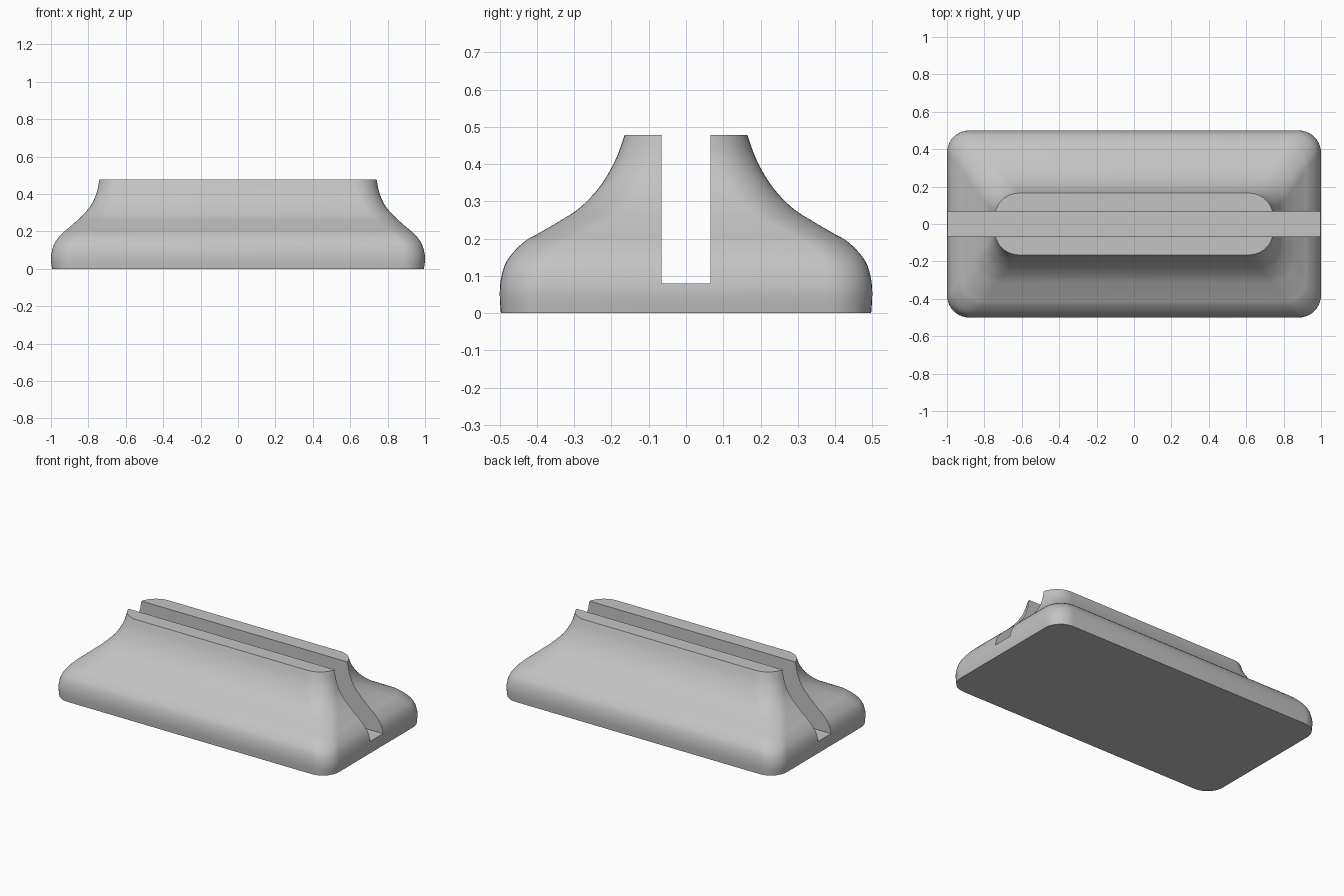
import bpy, bmesh, math

if "Cube" in bpy.data.objects:
    bpy.data.objects.remove(bpy.data.objects["Cube"])

# Side profile: height, half length, half width, corner radius
PROFILE = [
    (0.000, 0.994, 0.497, 0.115), (0.050, 1.000, 0.500, 0.120),
    (0.090, 0.996, 0.497, 0.120), (0.130, 0.984, 0.486, 0.120),
    (0.162, 0.964, 0.465, 0.120), (0.195, 0.934, 0.430, 0.120),
    (0.216, 0.908, 0.393, 0.120), (0.250, 0.869, 0.335, 0.120),
    (0.283, 0.834, 0.285, 0.122), (0.339, 0.786, 0.232, 0.124),
    (0.410, 0.755, 0.190, 0.127), (0.478, 0.745, 0.165, 0.130),
]
SUB, ARC = 4, 10


def smooth_profile(pts):
    """Catmull-Rom interpolation through the profile rows."""
    out = []
    for i in range(len(pts) - 1):
        a, b, c, d = pts[max(i - 1, 0)], pts[i], pts[i + 1], pts[min(i + 2, len(pts) - 1)]
        for k in range(SUB):
            t = k / SUB
            out.append([0.5 * (2 * q + (r - p) * t + (2 * p - 5 * q + 4 * r - s) * t * t
                               + (3 * q - p - 3 * r + s) * t ** 3)
                        for p, q, r, s in zip(a, b, c, d)])
    return out + [pts[-1]]


def rounded_ring(bm, z, hx, hy, r):
    """Rounded rectangle of vertices, anticlockwise from the +x+y corner."""
    ring = []
    for corner, (sx, sy) in enumerate([(1, 1), (-1, 1), (-1, -1), (1, -1)]):
        for k in range(ARC + 1):
            a = math.pi / 2 * (corner + k / ARC)
            ring.append(bm.verts.new((sx * (hx - r) + r * math.cos(a),
                                      sy * (hy - r) + r * math.sin(a), z)))
    return ring


# Flared body, lofted through the rounded rectangles
bm = bmesh.new()
rings = [rounded_ring(bm, *row) for row in smooth_profile(PROFILE)]
for low, high in zip(rings, rings[1:]):
    n = len(low)
    for i in range(n):
        j = (i + 1) % n
        bm.faces.new((low[i], low[j], high[j], high[i]))
bm.faces.new(rings[0][::-1])
bm.faces.new(rings[-1])
mesh = bpy.data.meshes.new("holder_body")
bm.to_mesh(mesh)
bm.free()
body = bpy.data.objects.new("holder_body", mesh)
bpy.context.collection.objects.link(body)

grey = bpy.data.materials.new("light_grey")
grey.diffuse_color = (0.55, 0.55, 0.55, 1)
grey.use_nodes = True
grey.node_tree.nodes["Principled BSDF"].inputs["Base Color"].default_value = grey.diffuse_color
mesh.materials.append(grey)

# Lengthwise slot cut through both ends
bpy.ops.mesh.primitive_cube_add(size=1, location=(0, 0, 0.58))
cutter = bpy.context.object
cutter.name = "slot_cutter"
cutter.scale = (2.4, 0.132, 1.0)
cutter.hide_render = True
cutter.data.materials.append(grey)

bpy.ops.object.select_all(action='DESELECT')
body.select_set(True)
bpy.context.view_layer.objects.active = body
cut = body.modifiers.new("slot", 'BOOLEAN')
cut.operation = 'DIFFERENCE'
cut.solver = 'EXACT'
cut.object = cutter
bpy.ops.object.modifier_apply(modifier=cut.name)
bpy.data.objects.remove(cutter, do_unlink=True)

# Soft flanks with crisp slot, top and bottom edges
bpy.ops.object.shade_smooth_by_angle(angle=math.radians(30))
